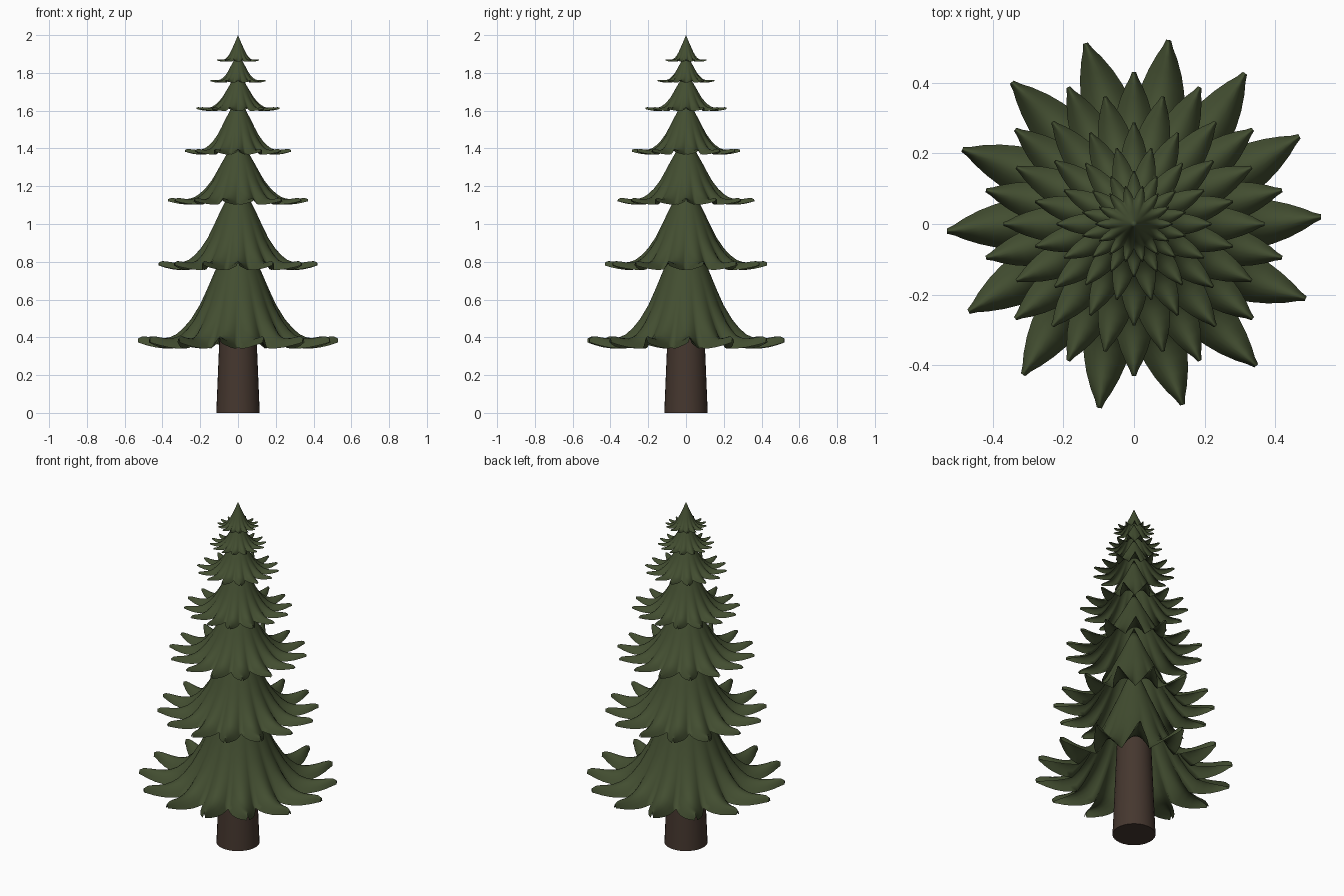
import bpy, bmesh, math

if "Cube" in bpy.data.objects:
    bpy.data.objects.remove(bpy.data.objects["Cube"])


def material(name, color):
    m = bpy.data.materials.new(name)
    m.diffuse_color = color
    m.use_nodes = True
    m.node_tree.nodes["Principled BSDF"].inputs["Base Color"].default_value = m.diffuse_color
    return m


needle_green = material("needle_green", (0.055, 0.075, 0.03, 1))
bark_brown = material("bark_brown", (0.06, 0.038, 0.028, 1))

POINTS = 14            # branch tips per tier
VALLEY = 0.62          # notch radius as a fraction of the tier radius

# Tier profile: radius fraction, ridge height fraction, droop of the leaf sides
PROFILE = [
    (0.00, 1.000, 0), (0.08, 0.850, 0), (0.16, 0.700, 0), (0.23, 0.580, 0),
    (0.31, 0.440, 0.01), (0.38, 0.325, 0.025), (0.47, 0.215, 0.05),
    (0.55, 0.145, 0.08), (VALLEY, 0.100, 0.10), (0.68, 0.080, 0.085),
    (0.75, 0.070, 0.075), (0.83, 0.073, 0.07), (0.91, 0.083, 0.065),
    (0.96, 0.085, 0.055), (1.00, 0.070, 0.03),
]


def add_tier(name, radius, base, height, offset, twist):
    bm = bmesh.new()
    half = math.pi / POINTS
    cols = 8
    for leaf in range(POINTS):
        grid = []
        for f, h, droop in PROFILE:
            # leaf narrows to a blunt tip beyond the notch
            width, turn = 1.0, 0.0
            if f > VALLEY:
                k = (f - VALLEY) / (1 - VALLEY)
                width = max((1 - k) ** 0.9, 0.06)
                turn = twist * k
            row = []
            for c in range(cols + 1):
                s = 2 * c / cols - 1
                a = (2 * leaf + s * width) * half + offset + turn
                z = base + height * (h - droop * s * s)
                r = radius * f
                row.append(bm.verts.new((r * math.cos(a), r * math.sin(a), z)))
            grid.append(row)
        for lo, hi in zip(grid, grid[1:]):
            for c in range(cols):
                bm.faces.new((lo[c], hi[c], hi[c + 1], lo[c + 1]))
    bmesh.ops.remove_doubles(bm, verts=bm.verts, dist=0.00005)
    bmesh.ops.recalc_face_normals(bm, faces=bm.faces)
    top = max(bm.faces, key=lambda p: p.calc_center_median().z)
    if top.normal.z < 0:
        bmesh.ops.reverse_faces(bm, faces=bm.faces)
    for face in bm.faces:
        face.smooth = True
    mesh = bpy.data.meshes.new(name)
    bm.to_mesh(mesh)
    bm.free()
    mesh.materials.append(needle_green)
    obj = bpy.data.objects.new(name, mesh)
    bpy.context.collection.objects.link(obj)


# Branch tiers, bottom to top: radius, base height, tier height
TIERS = [
    (0.53, 0.345, 0.70), (0.43, 0.76, 0.51), (0.37, 1.105, 0.38),
    (0.287, 1.37, 0.32), (0.22, 1.60, 0.215), (0.15, 1.75, 0.16),
    (0.11, 1.86, 0.14),
]
for i, (radius, base, height) in enumerate(TIERS):
    offset = (i % 2) * math.pi / POINTS
    twist = math.radians(2.2) if i == 0 else 0
    add_tier(f"branch_tier_{i + 1}", radius, base, height, offset, twist)

# Tapered trunk
bpy.ops.mesh.primitive_cone_add(vertices=32, radius1=0.115, radius2=0.09,
                                depth=0.6, location=(0, 0, 0.3))
trunk = bpy.context.object
trunk.name = "trunk"
trunk.data.materials.append(bark_brown)
bpy.ops.object.shade_smooth_by_angle()
